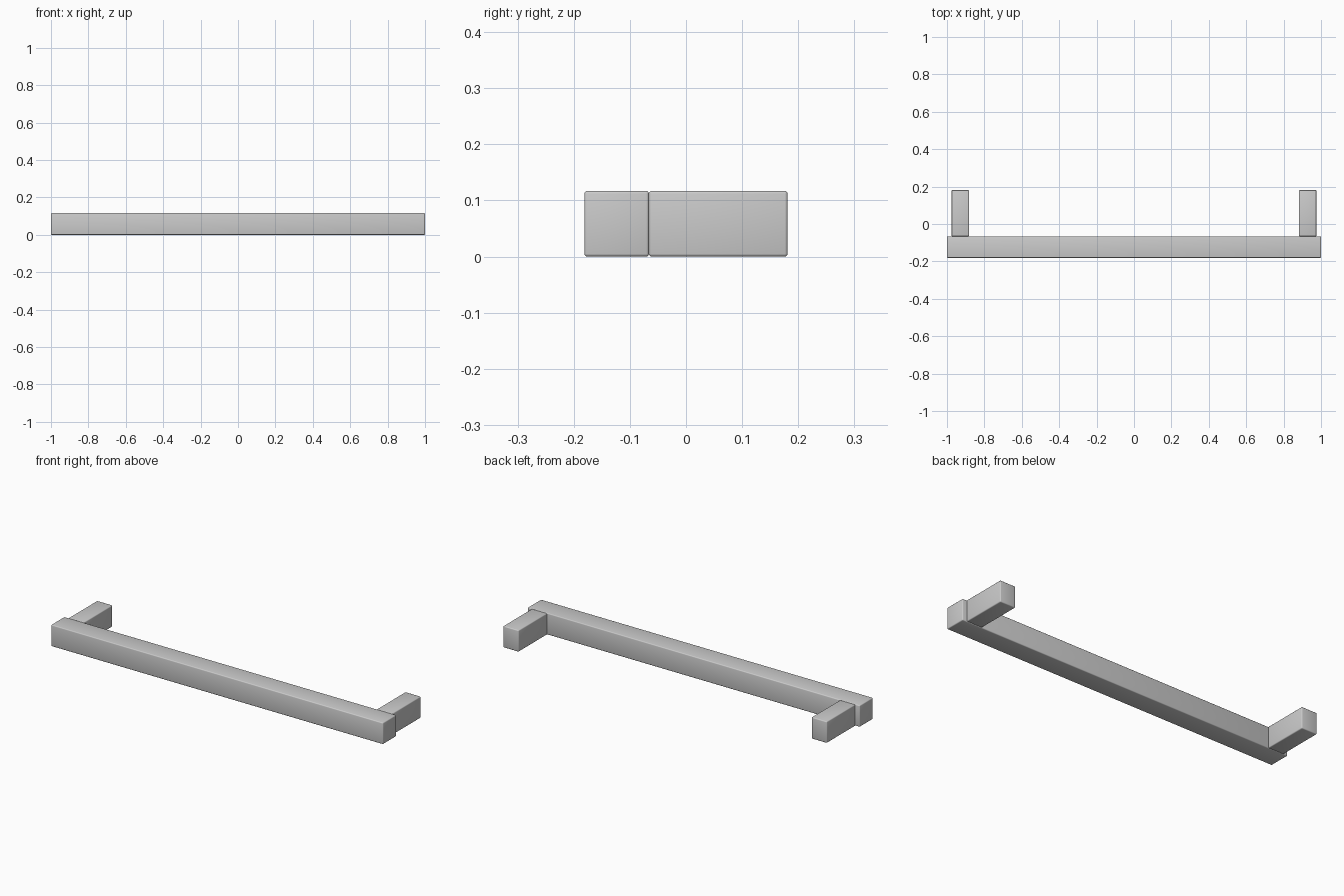
import bpy

if "Cube" in bpy.data.objects:
    bpy.data.objects.remove(bpy.data.objects["Cube"])


def rounded_box(name, x, y, z):
    """Box spanning the given (min, max) ranges, with softly rounded edges."""
    spans = (x, y, z)
    bpy.ops.mesh.primitive_cube_add(size=1, location=[(a + b) / 2 for a, b in spans])
    ob = bpy.context.object
    ob.name = name
    ob.scale = [b - a for a, b in spans]
    bpy.ops.object.transform_apply(location=False, rotation=False, scale=True)
    bevel = ob.modifiers.new("edge_rounding", 'BEVEL')
    bevel.width = 0.005
    bevel.segments = 3
    bpy.ops.object.modifier_apply(modifier=bevel.name)
    bpy.ops.object.shade_smooth_by_angle()
    return ob


HEIGHT = (0, 0.117)

# Long grip bar at the front
rounded_box("grip_bar", (-1, 1), (-0.181, -0.066), HEIGHT)

# Two mounting posts behind the bar, one near each end
for side, name in ((-1, "left_post"), (1, "right_post")):
    x = sorted((side * 0.882, side * 0.975))
    rounded_box(name, x, (-0.066, 0.181), HEIGHT)
